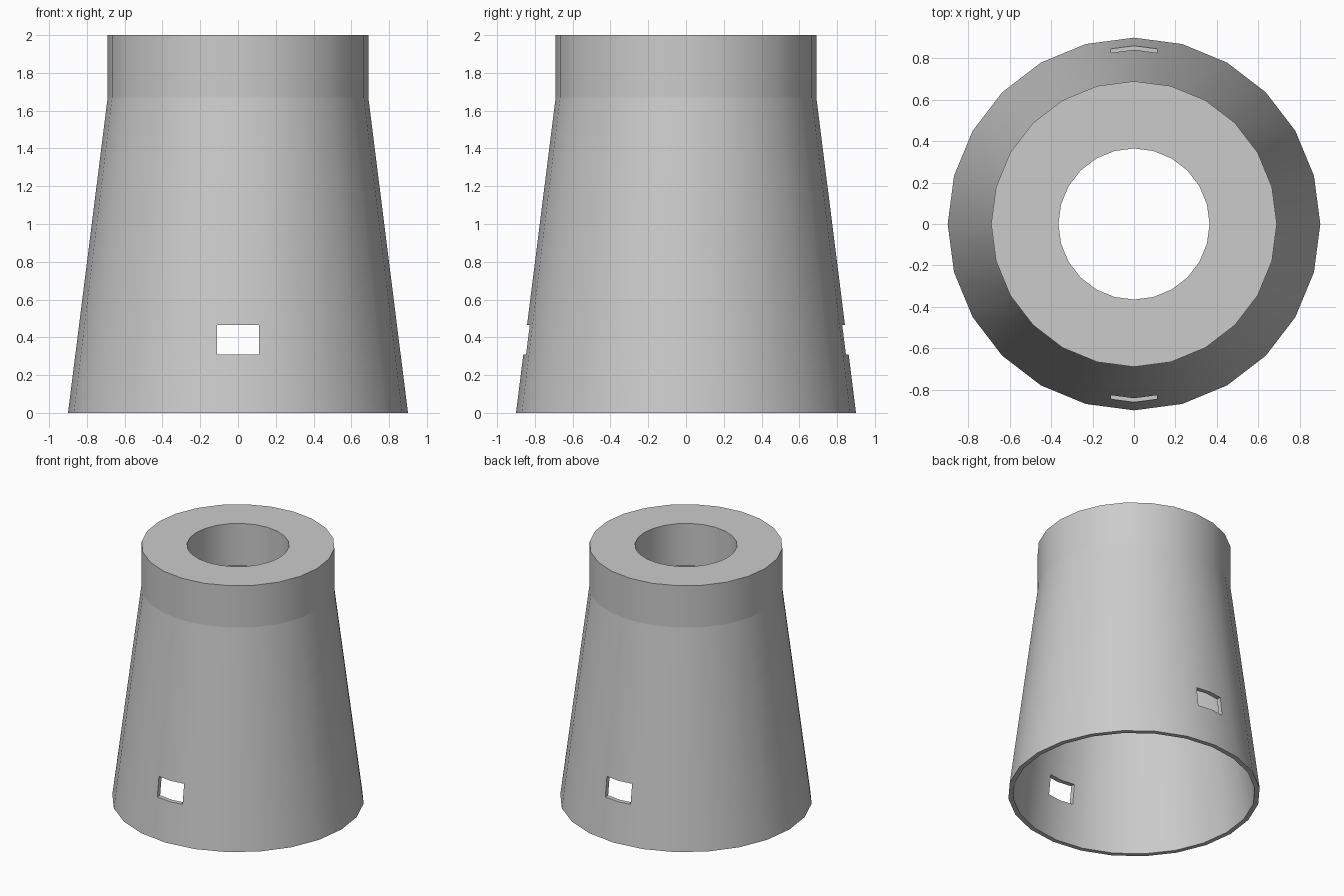
import bpy
import bmesh
import math

SIDES = 24
cube = bpy.data.objects.get("Cube")
if cube:
    bpy.data.objects.remove(cube, do_unlink=True)

grey = bpy.data.materials.new("plain grey")
grey.use_nodes = True
colour = (0.6, 0.6, 0.6, 1)
grey.diffuse_color = colour
grey.node_tree.nodes["Principled BSDF"].inputs["Base Color"].default_value = colour


def add_object(name, bm):
    bmesh.ops.recalc_face_normals(bm, faces=bm.faces)
    mesh = bpy.data.meshes.new(name)
    bm.to_mesh(mesh)
    bm.free()
    mesh.materials.append(grey)
    obj = bpy.data.objects.new(name, mesh)
    bpy.context.collection.objects.link(obj)
    return obj


def lathe(name, profile):
    """Turn a closed (radius, height) outline into a ring-shaped solid."""
    bm = bmesh.new()
    rings = []
    for i in range(SIDES):
        a = math.tau * i / SIDES
        rings.append([bm.verts.new((r * math.cos(a), r * math.sin(a), z))
                      for r, z in profile])
    n = len(profile)
    for i in range(SIDES):
        here, after = rings[i], rings[(i + 1) % SIDES]
        for j in range(n):
            k = (j + 1) % n
            bm.faces.new((here[j], after[j], after[k], here[k]))
    return add_object(name, bm)


def smooth(obj):
    bpy.ops.object.select_all(action="DESELECT")
    obj.select_set(True)
    bpy.context.view_layer.objects.active = obj
    bpy.ops.object.shade_smooth_by_angle(angle=math.radians(30))


# Tapered hollow body and thick neck ring
body = lathe("tapered_body", [(0.90, 0), (0.69, 1.67), (0.655, 1.67), (0.865, 0)])
neck = lathe("neck_ring", [(0.69, 1.67), (0.69, 2), (0.365, 2), (0.365, 1.67)])

# Front and back windows, cut by one long box
bm = bmesh.new()
bmesh.ops.create_cube(bm, size=1)
bmesh.ops.scale(bm, vec=(0.22, 3, 0.155), verts=bm.verts)
bmesh.ops.translate(bm, vec=(0, 0, 0.3875), verts=bm.verts)
cutter = add_object("window_cutter", bm)
cutter.hide_render = True
cutter.hide_set(True)

cut = body.modifiers.new("windows", "BOOLEAN")
cut.operation = "DIFFERENCE"
cut.solver = "EXACT"
cut.object = cutter
bpy.context.view_layer.objects.active = body
bpy.ops.object.modifier_apply(modifier=cut.name)
bpy.data.objects.remove(cutter, do_unlink=True)

for part in (body, neck):
    smooth(part)
